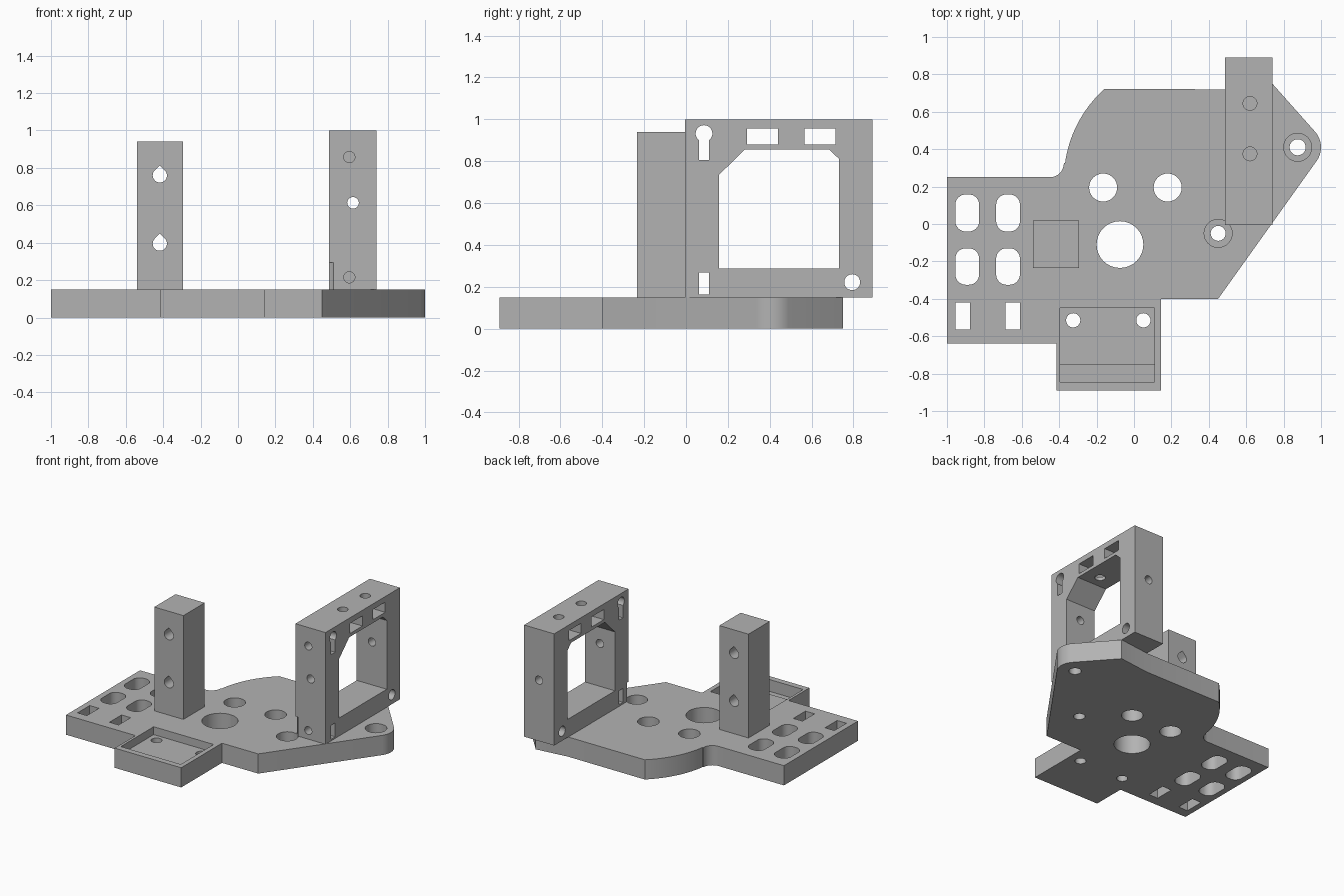
import bpy
import bmesh
from math import cos, sin, radians

cube = bpy.data.objects.get("Cube")
if cube:
    bpy.data.objects.remove(cube, do_unlink=True)

grey = bpy.data.materials.new("matte grey")
grey.use_nodes = True
GREY = (0.45, 0.45, 0.45, 1)
grey.diffuse_color = GREY
grey.node_tree.nodes["Principled BSDF"].inputs["Base Color"].default_value = GREY


def arc(u, v, r, start=0, end=360, steps=12):
    """Points along an arc, both ends included."""
    angles = [radians(start + (end - start) * i / steps) for i in range(steps + 1)]
    return [(u + r * cos(a), v + r * sin(a)) for a in angles]


def circle(u, v, r):
    return arc(u, v, r, 0, 360, 32)[:-1]


def rect(u0, u1, v0, v1):
    return [(u0, v0), (u1, v0), (u1, v1), (u0, v1)]


def rounded(u0, u1, v0, v1, r):
    return (arc(u1 - r, v1 - r, r, 0, 90, 8) + arc(u0 + r, v1 - r, r, 90, 180, 8)
            + arc(u0 + r, v0 + r, r, 180, 270, 8) + arc(u1 - r, v0 + r, r, 270, 360, 8))


def teardrop(u, v, r):
    return arc(u, v, r, 135, 405, 24) + [(u, v + r * 1.41)]


def prism(name, outline, axis, lo, hi):
    """Extrude a flat outline along one axis."""
    place = {"x": lambda u, v, w: (w, u, v),
             "y": lambda u, v, w: (u, w, v),
             "z": lambda u, v, w: (u, v, w)}[axis]
    bm = bmesh.new()
    ends = [[bm.verts.new(place(u, v, w)) for u, v in outline] for w in (lo, hi)]
    for end in ends:
        bm.faces.new(end)
    n = len(outline)
    for i in range(n):
        j = (i + 1) % n
        bm.faces.new((ends[0][i], ends[0][j], ends[1][j], ends[1][i]))
    bmesh.ops.recalc_face_normals(bm, faces=bm.faces)
    mesh = bpy.data.meshes.new(name)
    bm.to_mesh(mesh)
    bm.free()
    mesh.materials.append(grey)
    obj = bpy.data.objects.new(name, mesh)
    bpy.context.collection.objects.link(obj)
    return obj


def cut(target, outline, axis, lo, hi):
    """Subtract an extruded outline from a part."""
    cutter = prism("cutter", outline, axis, lo, hi)
    cutter.hide_render = True
    mod = target.modifiers.new("cut", "BOOLEAN")
    mod.operation = "DIFFERENCE"
    mod.solver = "EXACT"
    mod.object = cutter
    bpy.context.view_layer.objects.active = target
    bpy.ops.object.modifier_apply(modifier=mod.name)
    bpy.data.objects.remove(cutter, do_unlink=True)


T = 0.15  # plate thickness

# Base plate outline, with the rounded ear on the right and the large arc at the back
outline = [(-1, 0.25), (-1, -0.64), (-0.415, -0.64), (-0.415, -0.89), (0.145, -0.89),
           (0.145, -0.40), (0.45, -0.40)]
outline += arc(0.875, 0.41, 0.125, -35, 40, 10)
outline += [(0.74, 0.75), (0.49, 0.72)]
outline += arc(0.28, 0.235, 0.655, 132, 172, 20)
outline += arc(-0.45, 0.325, 0.075, 0, -90, 8)
plate = prism("base_plate", outline, "z", 0, T)

# Round holes through the plate
for x, y, r in [(-0.165, 0.195, 0.075), (0.18, 0.195, 0.075), (-0.075, -0.11, 0.125),
                (0.45, -0.05, 0.04), (0.875, 0.41, 0.043),
                (-0.325, -0.515, 0.038), (0.05, -0.515, 0.038)]:
    cut(plate, circle(x, y, r), "z", -0.1, 0.3)

# Screw head recesses
for x, y in [(0.45, -0.05), (0.875, 0.41)]:
    cut(plate, circle(x, y, 0.075), "z", 0.06, 0.3)

# Rounded slots and small square slots
for x0, x1 in [(-0.955, -0.828), (-0.737, -0.61)]:
    for y0, y1 in [(-0.04, 0.158), (-0.325, -0.13)]:
        cut(plate, rounded(x0, x1, y0, y1, 0.055), "z", -0.1, 0.3)
for x0, x1 in [(-0.955, -0.877), (-0.687, -0.61)]:
    cut(plate, rect(x0, x1, -0.565, -0.42), "z", -0.1, 0.3)

# Front pocket with a deeper strip along its front
cut(plate, rect(-0.395, 0.11, -0.845, -0.45), "z", 0.09, 0.3)
cut(plate, rect(-0.395, 0.11, -0.845, -0.755), "z", 0.06, 0.3)

# Upright post with two teardrop holes
post = prism("post", rect(-0.54, -0.295, -0.235, 0.02), "z", T, 0.94)
for z in (0.395, 0.76):
    cut(post, teardrop(-0.418, z, 0.038), "y", -0.5, 0.3)

# Upright frame with its chamfered opening
frame = prism("upright_frame", rect(-0.005, 0.89, T, 1), "x", 0.487, 0.74)
opening = [(0.158, 0.287), (0.732, 0.287), (0.732, 0.81), (0.685, 0.855),
           (0.28, 0.855), (0.158, 0.735)]
cut(frame, opening, "x", 0.3, 0.9)

# Windows, keyhole, slot and hole through the sides of the frame
for shape in [rect(0.292, 0.44, 0.88, 0.957), rect(0.567, 0.713, 0.88, 0.957),
              rect(0.062, 0.11, 0.806, 0.92), circle(0.086, 0.932, 0.04),
              rect(0.062, 0.11, 0.163, 0.268), circle(0.794, 0.222, 0.038)]:
    cut(frame, shape, "x", 0.3, 0.9)

# Holes from the front, and from the top into the opening
cut(frame, circle(0.615, 0.613, 0.031), "y", -0.2, 1.1)
for z in (0.858, 0.215):
    cut(frame, circle(0.595, z, 0.03), "y", -0.2, 0.13)
for y in (0.375, 0.645):
    cut(frame, circle(0.62, y, 0.037), "z", 0.8, 1.1)

# Screw head clearance in the frame's front corner
cut(frame, circle(0.45, -0.05, 0.075), "z", 0.1, 0.295)

bpy.ops.object.select_all(action="DESELECT")
for part in (plate, post, frame):
    part.select_set(True)
bpy.context.view_layer.objects.active = plate
bpy.ops.object.shade_smooth_by_angle(angle=radians(30))
